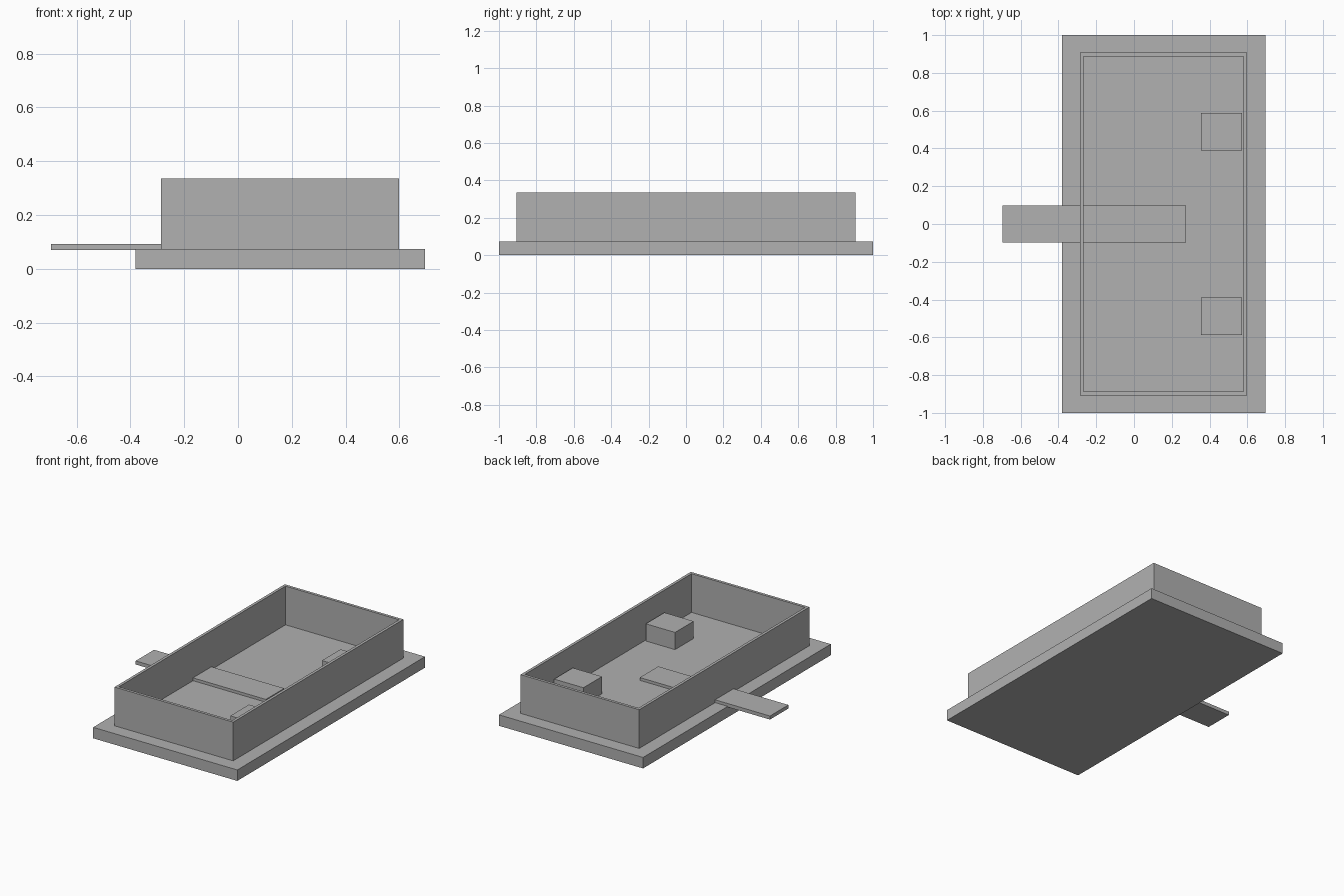
import bpy
import bmesh
from mathutils import Vector

cube = bpy.data.objects.get("Cube")
if cube:
    bpy.data.objects.remove(cube, do_unlink=True)

# Single flat grey
grey = bpy.data.materials.new("plain_grey")
grey.use_nodes = True
colour = (0.44, 0.44, 0.44, 1)
grey.diffuse_color = colour
grey.node_tree.nodes["Principled BSDF"].inputs["Base Color"].default_value = colour


def box_mesh(low, high):
    """A bmesh box spanning two opposite corners."""
    low, high = Vector(low), Vector(high)
    bm = bmesh.new()
    bmesh.ops.create_cube(bm, size=1)
    bmesh.ops.scale(bm, vec=high - low, verts=bm.verts)
    bmesh.ops.translate(bm, vec=(low + high) / 2, verts=bm.verts)
    bm.normal_update()
    return bm


def finish(name, bm):
    mesh = bpy.data.meshes.new(name)
    bm.to_mesh(mesh)
    bm.free()
    mesh.materials.append(grey)
    obj = bpy.data.objects.new(name, mesh)
    bpy.context.collection.objects.link(obj)
    return obj


floor_z = 0.074
wall_top = 0.335
wall_thickness = 0.027

# Base slab
finish("base_slab", box_mesh((-0.38, -1, 0), (0.695, 1, floor_z)))

# Perimeter wall: inset the top, sink the inner face to the floor, open both ends
bm = box_mesh((-0.286, -0.907, floor_z), (0.599, 0.907, wall_top))
top = max(bm.faces, key=lambda f: f.normal.z)
bottom = min(bm.faces, key=lambda f: f.normal.z)
bmesh.ops.inset_region(bm, faces=[top], thickness=wall_thickness)
sunk = bmesh.ops.extrude_face_region(bm, geom=[top])["geom"]
sunk_verts = [g for g in sunk if isinstance(g, bmesh.types.BMVert)]
bmesh.ops.translate(bm, vec=(0, 0, floor_z - wall_top), verts=sunk_verts)
sunk_face = [g for g in sunk if isinstance(g, bmesh.types.BMFace)]
old_top = [top] if top.is_valid else []
bmesh.ops.delete(bm, geom=sunk_face + old_top + [bottom], context="FACES")
bmesh.ops.recalc_face_normals(bm, faces=bm.faces)
finish("perimeter_wall", bm)

# Entrance plank passing through the wall
finish("entrance_plank", box_mesh((-0.695, -0.098, 0.069), (0.276, 0.098, 0.093)))

# Two blocks against the inner wall
for side, name in ((-1, "front_block"), (1, "back_block")):
    y = side * 0.488
    finish(name, box_mesh((0.354, y - 0.099, floor_z), (0.572, y + 0.099, 0.19)))
